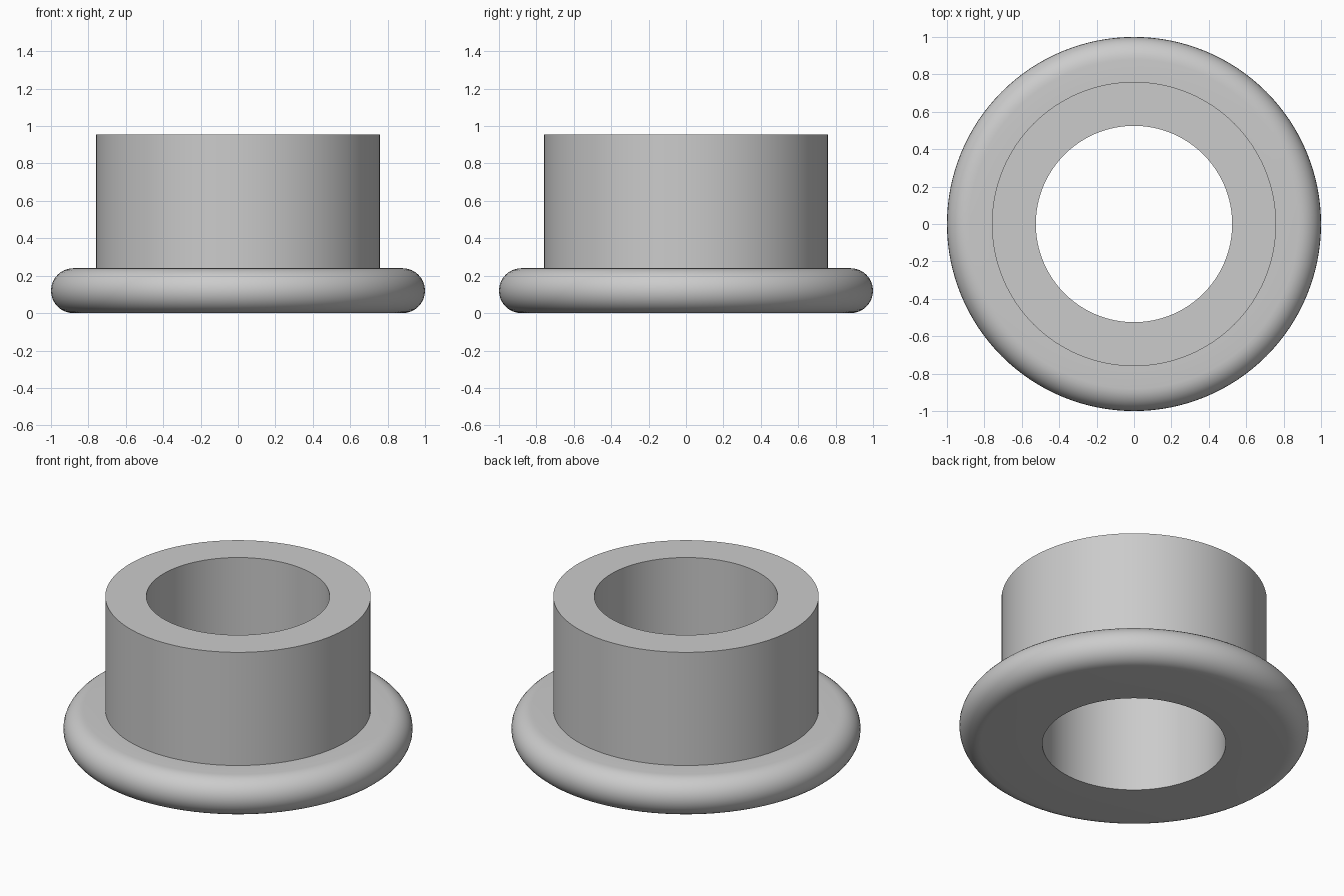
import bpy
import bmesh
from math import cos, sin, pi, radians
from mathutils import Matrix

SEGMENTS = 128
BORE, BARREL, FLANGE = 0.525, 0.76, 1.0
HEIGHT, FLANGE_HEIGHT = 0.955, 0.24
ROUND = FLANGE_HEIGHT / 2
ROUND_STEPS = 16

cube = bpy.data.objects.get("Cube")
if cube:
    bpy.data.objects.remove(cube, do_unlink=True)

# Plain grey material
grey = bpy.data.materials.new("plain_grey")
grey.use_nodes = True
colour = (0.6, 0.6, 0.6, 1)
grey.diffuse_color = colour
grey.node_tree.nodes["Principled BSDF"].inputs["Base Color"].default_value = colour


def lathe(name, profile, material):
    """Revolve a closed (radius, height) profile around the z axis."""
    bm = bmesh.new()
    rings = []
    for radius, z in profile:
        rings.append([bm.verts.new(Matrix.Rotation(2 * pi * i / SEGMENTS, 3, "Z") @
                                   Matrix.Translation((radius, 0, z)).translation)
                      for i in range(SEGMENTS)])
    for k, ring in enumerate(rings):
        after = rings[(k + 1) % len(rings)]
        for i in range(SEGMENTS):
            j = (i + 1) % SEGMENTS
            bm.faces.new((ring[i], ring[j], after[j], after[i]))
    bmesh.ops.recalc_face_normals(bm, faces=bm.faces)
    mesh = bpy.data.meshes.new(name)
    bm.to_mesh(mesh)
    bm.free()
    mesh.materials.append(material)
    obj = bpy.data.objects.new(name, mesh)
    bpy.context.collection.objects.link(obj)
    bpy.ops.object.select_all(action="DESELECT")
    obj.select_set(True)
    bpy.context.view_layer.objects.active = obj
    bpy.ops.object.shade_smooth_by_angle(angle=radians(30))
    return obj


# Half-round rim of the flange, from bottom to top
angles = [-pi / 2 + pi * i / ROUND_STEPS for i in range(ROUND_STEPS + 1)]
rim = [(FLANGE - ROUND + ROUND * cos(a), ROUND + ROUND * sin(a)) for a in angles]

# Bushing: bore, flat underside, rounded flange, straight barrel and flat top
profile = [(BORE, 0)] + rim + [(BARREL, FLANGE_HEIGHT), (BARREL, HEIGHT), (BORE, HEIGHT)]
lathe("flanged_bushing", profile, grey)
